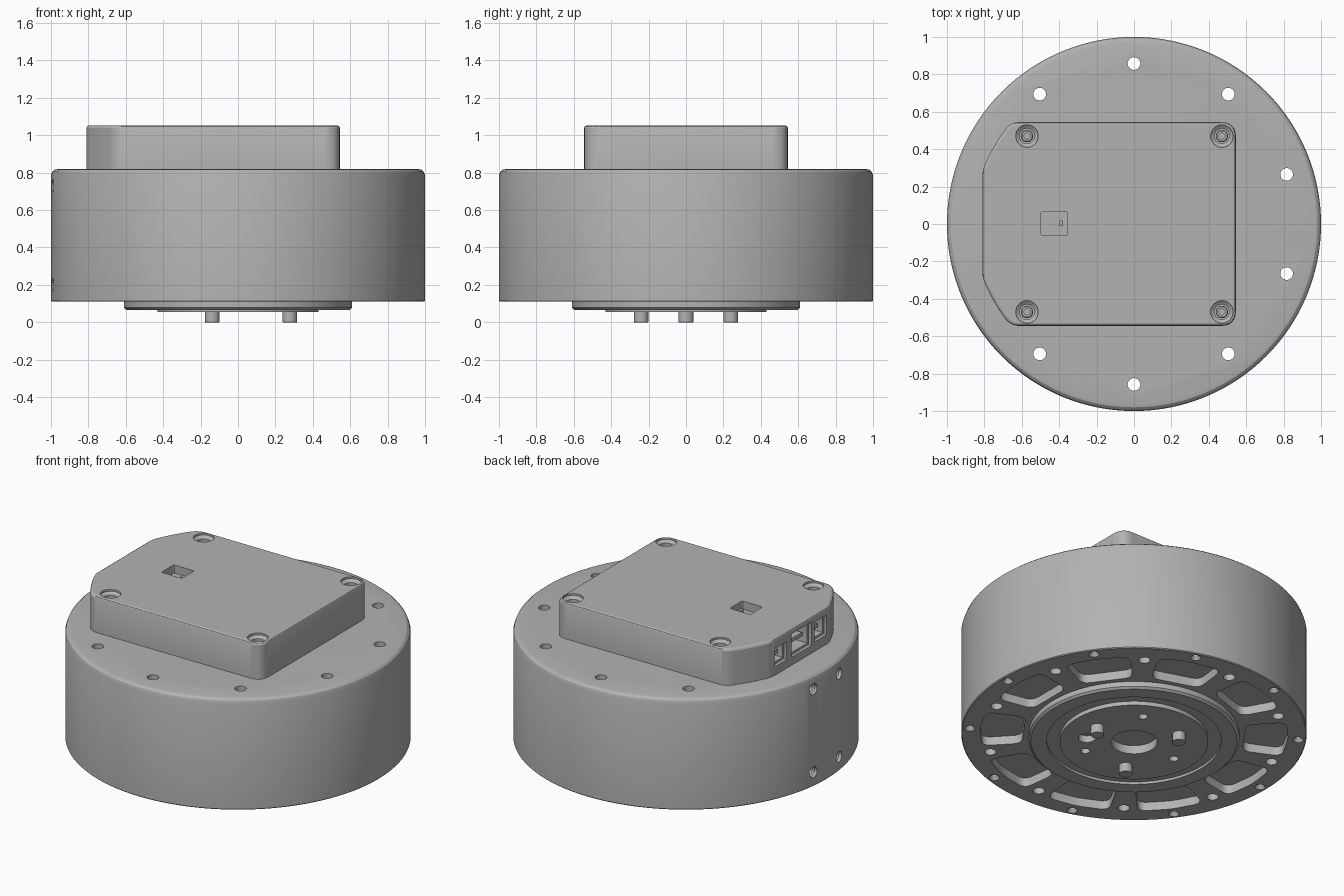
import bpy, bmesh, math
from mathutils import Matrix, Vector

cube = bpy.data.objects.get("Cube")
if cube:
    bpy.data.objects.remove(cube, do_unlink=True)

grey = bpy.data.materials.new("machined grey")
grey.use_nodes = True
COLOUR = (0.45, 0.45, 0.45, 1)
grey.diffuse_color = COLOUR
grey.node_tree.nodes["Principled BSDF"].inputs["Base Color"].default_value = COLOUR


def circle(r, n):
    return [(r * math.cos(2 * math.pi * i / n), r * math.sin(2 * math.pi * i / n)) for i in range(n)]


def rounded(corners, n=6):
    """Outline from (x, y, trim) corners, each rounded over its trim length."""
    out = []
    for i, (x, y, t) in enumerate(corners):
        p = Vector((x, y))
        a = p + (Vector(corners[i - 1][:2]) - p).normalized() * t
        b = p + (Vector(corners[(i + 1) % len(corners)][:2]) - p).normalized() * t
        for k in range(n + 1):
            s = k / n
            out.append(tuple(a * (1 - s) ** 2 + p * 2 * s * (1 - s) + b * s * s))
    return out


def rect(x0, x1, y0, y1, t):
    return rounded([(x0, y0, t), (x1, y0, t), (x1, y1, t), (x0, y1, t)], 3)


def loft(bm, sections, matrix=Matrix()):
    """Capped solid through (outline, z) sections with equal point counts."""
    rings = [[bm.verts.new(matrix @ Vector((x, y, z))) for x, y in pts] for pts, z in sections]
    faces = [bm.faces.new(rings[0]), bm.faces.new(rings[-1])]
    n = len(rings[0])
    for a, b in zip(rings, rings[1:]):
        for i in range(n):
            j = (i + 1) % n
            faces.append(bm.faces.new((a[i], a[j], b[j], b[i])))
    bmesh.ops.recalc_face_normals(bm, faces=faces)


def lathe(bm, profile, n=24, matrix=Matrix()):
    loft(bm, [(circle(r, n), z) for r, z in profile], matrix)


def make(name, bm):
    mesh = bpy.data.meshes.new(name)
    bm.to_mesh(mesh)
    bm.free()
    mesh.materials.append(grey)
    ob = bpy.data.objects.new(name, mesh)
    bpy.context.collection.objects.link(ob)
    return ob


def activate(ob):
    bpy.ops.object.select_all(action='DESELECT')
    ob.select_set(True)
    bpy.context.view_layer.objects.active = ob


def cut(ob, bm):
    cutter = make("cutter", bm)
    cutter.hide_render = True
    mod = ob.modifiers.new("cut", 'BOOLEAN')
    mod.operation = 'DIFFERENCE'
    mod.solver = 'EXACT'
    mod.object = cutter
    activate(ob)
    bpy.ops.object.modifier_apply(modifier=mod.name)
    bpy.data.objects.remove(cutter, do_unlink=True)


def smooth(ob):
    activate(ob)
    bpy.ops.object.shade_smooth_by_angle(angle=math.radians(25))


def polar(r, deg, z=0):
    return Matrix.Rotation(math.radians(deg), 4, 'Z') @ Matrix.Translation((r, 0, z))


# Round body with softened upper rim
bm = bmesh.new()
lathe(bm, [(0.995, 0.11), (1, 0.115), (1, 0.785), (0.993, 0.805), (0.98, 0.816), (0.96, 0.82)], 128)
body = make("body", bm)

# Body holes: mounting holes, underside pockets, countersinks, side holes
bm = bmesh.new()
pocket = rounded([(0.64, -0.15, 0.05), (0.87, -0.195, 0.06), (0.895, 0, 0.05),
                  (0.87, 0.195, 0.06), (0.64, 0.15, 0.05)])
for k in range(10):
    hole_top = 0.6 if k in (4, 5) else 1.0  # two holes stay blind below the case
    lathe(bm, [(0.034, 0), (0.034, hole_top)], 24, polar(0.858, 18 + 36 * k))
    loft(bm, [(pocket, 0.05), (pocket, 0.165)], polar(0, 36 * k))
    lathe(bm, [(0.038, 0.1), (0.018, 0.13), (0.018, 0.18)], 20, polar(0.953, 36 * k))
for angle in (172.5, 187.5):
    for z in (0.2, 0.73):
        m = polar(1, angle, z) @ Matrix.Rotation(math.pi / 2, 4, 'Y')
        lathe(bm, [(0.024, -0.09), (0.024, -0.03), (0.034, -0.02), (0.034, 0.05)], 24, m)
cut(body, bm)
smooth(body)

# Output hub with groove, raised face and central recess
bm = bmesh.new()
lathe(bm, [(0.134, 0.12), (0.134, 0.056), (0.43, 0.056), (0.43, 0.082), (0.505, 0.082),
           (0.505, 0.066), (0.597, 0.066), (0.61, 0.078), (0.61, 0.14)], 96)
hub = make("output_hub", bm)
bm = bmesh.new()
for angle in (60, 180, 300):
    lathe(bm, [(0.027, 0), (0.027, 0.11)], 20, polar(0.3, angle))
lathe(bm, [(0.05, 0), (0.05, 0.1)], 24, polar(0.277, -30))
cut(hub, bm)
smooth(hub)

# Drive pins under the hub
bm = bmesh.new()
for angle in (0, 120, 240):
    lathe(bm, [(0.037, 0), (0.039, 0.003), (0.039, 0.08)], 24, polar(0.277, angle))
smooth(make("drive_pins", bm))

# Electronics case with one trimmed end
upper = [(0.545, 0.545, 0.08), (-0.66, 0.545, 0.05), (-0.745, 0.43, 0.1), (-0.81, 0.29, 0.03)]
lower = [(x, -y, t) for x, y, t in reversed(upper)]
outline = rounded(upper + lower)


def inset(d):
    cx, hx, hy = -0.1325, 0.6775, 0.545
    return [(cx + (x - cx) * (1 - d / hx), y * (1 - d / hy)) for x, y in outline]


bm = bmesh.new()
loft(bm, [(outline, 0.81), (outline, 1.038), (inset(0.004), 1.047), (inset(0.012), 1.052)])
case = make("electronics_case", bm)

# Case openings: screw recesses, window and three end ports
screw_spots = [(x, y) for x in (-0.572, 0.47) for y in (-0.47, 0.47)]
bm = bmesh.new()
for x, y in screw_spots:
    lathe(bm, [(0.04, 0.96), (0.04, 1.025), (0.06, 1.04), (0.06, 1.1)], 32, Matrix.Translation((x, y, 0)))
window = rect(-0.5, -0.355, -0.06, 0.065, 0.012)
loft(bm, [(window, 1.0), (window, 1.1)])
# Port sketches lie in the y-z plane and extrude along x
to_end = Matrix(((0, 0, 1, 0), (1, 0, 0, 0), (0, 1, 0, 0), (0, 0, 0, 1)))
ports = [(0.14, 0.263, 0.875, 0.99), (-0.11, 0.09, 0.87, 1.02), (-0.263, -0.14, 0.88, 1.005)]
for y0, y1, z0, z1 in ports:
    outer = rect(y0, y1, z0, z1, 0.008)
    inner = rect(y0 + 0.015, y1 - 0.015, z0 + 0.015, z1 - 0.015, 0.004)
    loft(bm, [(outer, -0.9), (outer, -0.79), (inner, -0.79), (inner, -0.7)], to_end)
cut(case, bm)
smooth(case)

# Contact blocks inside the ports
bm = bmesh.new()
for y0, y1, z0, z1 in ports:
    mid = (z0 + z1) / 2
    tongue = rect(y0 + 0.035, y1 - 0.035, mid - 0.012, mid + 0.012, 0.003)
    loft(bm, [(tongue, -0.77), (tongue, -0.69)], to_end)
make("port_contacts", bm)

# Switch in the window
bm = bmesh.new()
knob = rect(-0.4, -0.38, -0.012, 0.018, 0.003)
loft(bm, [(knob, 0.99), (knob, 1.03)])
make("window_switch", bm)

# Socket-head case screws
bm = bmesh.new()
for x, y in screw_spots:
    lathe(bm, [(0.016, 0.985), (0.016, 1.005), (0.028, 1.005), (0.033, 1.0), (0.033, 0.95)], 24,
          Matrix.Translation((x, y, 0)))
smooth(make("case_screws", bm))
